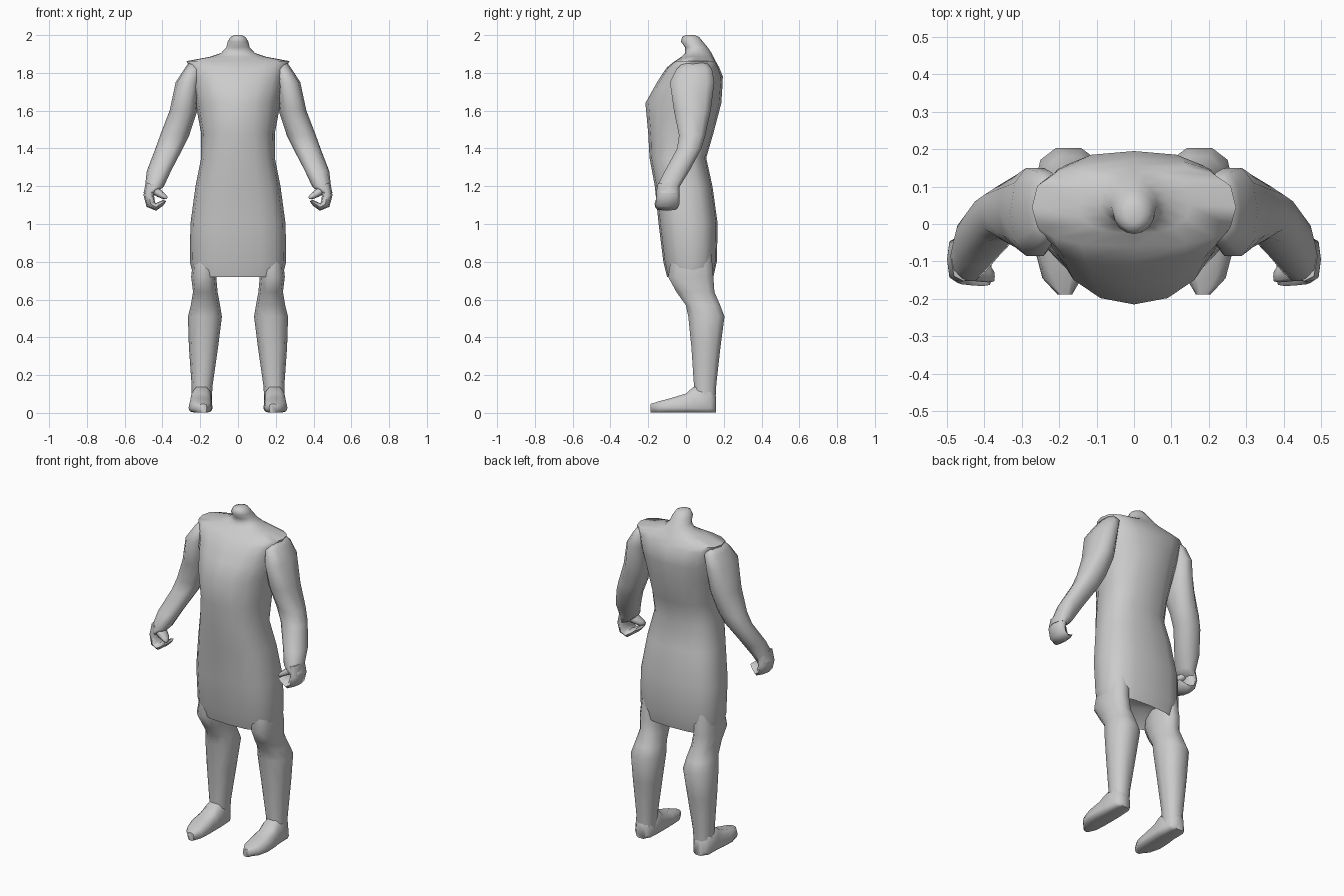
import bpy, bmesh, math
from mathutils import Vector

grey = bpy.data.materials.new("plain grey")
grey.diffuse_color = (0.6, 0.6, 0.6, 1)


def oval(n, e):
    """Unit rounded section; e = 1 is an ellipse, smaller is boxier, larger is pointed."""
    for i in range(n):
        a = math.tau * i / n
        c, s = math.cos(a), math.sin(a)
        yield (math.copysign(abs(c) ** e, c) if abs(c) > 1e-6 else 0,
               math.copysign(abs(s) ** e, s) if abs(s) > 1e-6 else 0)


def loft(name, rings, mirror=False, angle=70):
    """Skin a list of equal-length point rings, cap both ends, optionally mirror across x."""
    bm = bmesh.new()
    loops = [[bm.verts.new(p) for p in ring] for ring in rings]
    n = len(loops[0])
    for a, b in zip(loops, loops[1:]):
        for i in range(n):
            j = (i + 1) % n
            bm.faces.new((a[i], a[j], b[j], b[i]))
    bm.faces.new(loops[0][::-1])
    bm.faces.new(loops[-1])
    bmesh.ops.recalc_face_normals(bm, faces=bm.faces)
    me = bpy.data.meshes.new(name)
    bm.to_mesh(me)
    bm.free()
    me.materials.append(grey)
    ob = bpy.data.objects.new(name, me)
    bpy.context.collection.objects.link(ob)
    if mirror:
        ob.modifiers.new("other side", 'MIRROR')
    bpy.ops.object.select_all(action='DESELECT')
    ob.select_set(True)
    bpy.context.view_layer.objects.active = ob
    bpy.ops.object.shade_smooth_by_angle(angle=math.radians(angle))
    return ob


def flat_ring(z, x0, x1, y0, y1, n=10, e=0.85):
    """Horizontal ring filling the given x and y limits."""
    return [((x0 + x1) / 2 + (x1 - x0) / 2 * c, (y0 + y1) / 2 + (y1 - y0) / 2 * s, z)
            for c, s in oval(n, e)]


# Tunic and neck: z, half width, front y, side y, back y, section power
body = [
    (0.80, 0.10, -0.04, 0.03, 0.10, 0.8),
    (0.72, 0.235, -0.10, 0.03, 0.145, 0.75),
    (0.80, 0.255, -0.12, 0.03, 0.163, 0.75),
    (1.00, 0.252, -0.145, 0.02, 0.168, 0.75),
    (1.20, 0.225, -0.165, 0.00, 0.14, 0.78),
    (1.35, 0.195, -0.193, -0.02, 0.107, 0.8),
    (1.48, 0.195, -0.20, 0.00, 0.145, 0.85),
    (1.64, 0.225, -0.215, 0.02, 0.187, 0.95),
    (1.73, 0.24, -0.165, 0.03, 0.193, 0.85),
    (1.78, 0.245, -0.135, 0.035, 0.195, 0.8),
    (1.83, 0.255, -0.10, 0.04, 0.175, 0.7),
    (1.862, 0.273, -0.06, 0.045, 0.157, 0.7),
    (1.885, 0.15, -0.025, 0.05, 0.145, 0.85),
    (1.905, 0.09, -0.005, 0.055, 0.135, 1),
    (1.935, 0.062, -0.005, 0.05, 0.115, 1),
    (1.965, 0.055, -0.027, 0.03, 0.09, 1),
    (1.99, 0.04, -0.02, 0.025, 0.07, 1),
    (2.00, 0.018, 0.0, 0.02, 0.045, 1),
]
rings = []
for z, w, yf, ys, yb, e in body:
    rings.append([(w * c, ys + s * ((yb - ys) if s > 0 else (ys - yf)), z)
                  for c, s in oval(16, e)])
loft("tunic_and_neck", rings)

# Legs: z, x limits, y limits
loft("legs", [flat_ring(*r) for r in [
    (0.84, 0.11, 0.235, -0.08, 0.14),
    (0.72, 0.115, 0.248, -0.10, 0.15),
    (0.64, 0.108, 0.238, -0.055, 0.155),
    (0.57, 0.095, 0.25, -0.005, 0.185),
    (0.51, 0.085, 0.265, 0.008, 0.208),
    (0.35, 0.105, 0.26, 0.025, 0.186),
    (0.14, 0.135, 0.245, 0.04, 0.162),
    (0.05, 0.14, 0.245, 0.04, 0.158)]], True)

# Feet: y, x limits, top height; flat soles
feet = []
for y, x0, x1, top in [(0.158, 0.16, 0.225, 0.09), (0.13, 0.14, 0.25, 0.14),
                       (0.04, 0.135, 0.252, 0.142), (0.0, 0.135, 0.258, 0.105),
                       (-0.08, 0.135, 0.262, 0.08), (-0.145, 0.14, 0.245, 0.062),
                       (-0.188, 0.165, 0.205, 0.048)]:
    feet.append([((x0 + x1) / 2 + (x1 - x0) / 2 * c, y,
                  0.025 + s * (top - 0.025 if s > 0 else 0.025))
                 for c, s in oval(10, 0.65)])
loft("feet", feet, True, 60)

# Arms: z, x limits, y limits
loft("arms", [flat_ring(*r) for r in [
    (1.852, 0.20, 0.262, -0.02, 0.115),
    (1.82, 0.19, 0.285, -0.055, 0.142),
    (1.75, 0.20, 0.33, -0.09, 0.155),
    (1.60, 0.215, 0.362, -0.068, 0.135),
    (1.47, 0.258, 0.412, -0.04, 0.105),
    (1.40, 0.292, 0.437, -0.05, 0.085),
    (1.28, 0.355, 0.483, -0.115, 0.02),
    (1.20, 0.392, 0.492, -0.155, -0.03),
    (1.165, 0.43, 0.50, -0.155, -0.035)]], True)


def curl(name, path):
    """Bent flat limb in the xz plane: x, z, centre y, thickness, half width."""
    out = []
    for i, (x, z, y, t, w) in enumerate(path):
        a, b = path[max(i - 1, 0)], path[min(i + 1, len(path) - 1)]
        d = Vector((b[0] - a[0], 0, b[1] - a[1])).normalized()
        side = Vector((d.z, 0, -d.x))
        out.append([Vector((x, y, z)) + side * c * t + Vector((0, s * w, 0))
                    for c, s in oval(8, 0.75)])
    loft(name, out, True)


# Half-closed hands: curled palm with fingers, and a thumb above
curl("palms_and_fingers", [(0.455, 1.21, -0.095, 0.035, 0.058),
                           (0.472, 1.15, -0.095, 0.028, 0.062),
                           (0.462, 1.105, -0.098, 0.026, 0.063),
                           (0.435, 1.09, -0.102, 0.02, 0.062),
                           (0.405, 1.108, -0.11, 0.014, 0.056),
                           (0.385, 1.125, -0.115, 0.007, 0.048)])
curl("thumbs", [(0.45, 1.185, -0.11, 0.025, 0.04),
                (0.415, 1.16, -0.12, 0.02, 0.034),
                (0.39, 1.145, -0.13, 0.014, 0.026),
                (0.375, 1.137, -0.14, 0.006, 0.014)])
